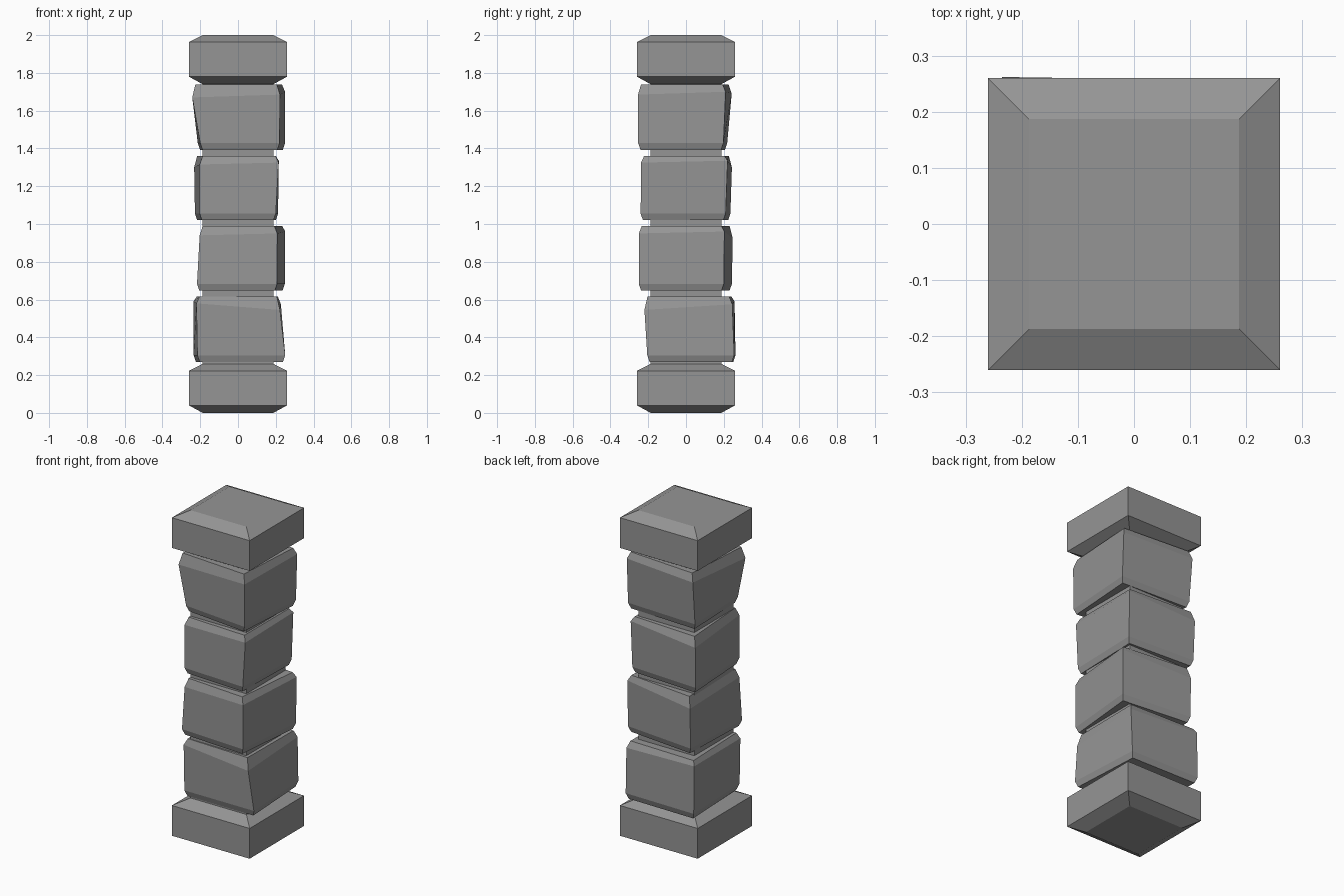
import bpy, bmesh

if "Cube" in bpy.data.objects:
    bpy.data.objects.remove(bpy.data.objects["Cube"])

# dark grey stone
grey = bpy.data.materials.new("dark_stone")
grey.diffuse_color = (0.3, 0.3, 0.3, 1.0)
grey.use_nodes = True
grey.node_tree.nodes["Principled BSDF"].inputs["Base Color"].default_value = grey.diffuse_color

def loft(name, rings):
    """Skin a stack of four-corner rings and cap both ends."""
    bm = bmesh.new()
    loops = [[bm.verts.new(p) for p in ring] for ring in rings]
    for a, b in zip(loops, loops[1:]):
        for i in range(4):
            j = (i + 1) % 4
            bm.faces.new((a[i], a[j], b[j], b[i]))
    bm.faces.new(loops[0][::-1])
    bm.faces.new(loops[-1])
    bmesh.ops.recalc_face_normals(bm, faces=bm.faces)
    me = bpy.data.meshes.new(name)
    bm.to_mesh(me)
    bm.free()
    me.materials.append(grey)
    ob = bpy.data.objects.new(name, me)
    bpy.context.collection.objects.link(ob)
    return ob

def square(h, z):
    return [(-h, -h, z), (h, -h, z), (h, h, z), (-h, h, z)]

def inset(corners, d, z):
    sx, sy = (-1, 1, 1, -1), (-1, -1, 1, 1)
    return [(x - sx[i] * d, y - sy[i] * d, z) for i, (x, y) in enumerate(corners)]

def stone(name, z0, z1, low, high, shoulders):
    """Crooked block: corners run front-left, front-right, back-right, back-left."""
    loft(name, [
        inset(low, 0.012, z0),
        [(x, y, z0 + 0.035) for x, y in low],
        [(x, y, z) for (x, y), z in zip(high, shoulders)],
        inset(high, 0.016, z1)])

# square end slabs and the inner core
for name, z in (("base_slab", 0.0), ("cap_slab", 1.74)):
    top = z + 0.26
    loft(name, [square(0.187, z), square(0.26, z + 0.04),
                square(0.26, top - 0.037), square(0.187, top)])
loft("core", [square(0.187, 0.2), square(0.187, 1.8)])

# four crooked stones, bottom to top
stone("stone_1", 0.27, 0.615,
      [(-0.215, -0.205), (0.25, -0.205), (0.225, 0.255), (-0.235, 0.262)],
      [(-0.22, -0.205), (0.222, -0.22), (0.227, 0.245), (-0.235, 0.257)],
      (0.58, 0.545, 0.575, 0.59))
stone("stone_2", 0.648, 0.99,
      [(-0.217, -0.225), (0.207, -0.25), (0.248, 0.2), (-0.2, 0.243)],
      [(-0.203, -0.22), (0.208, -0.25), (0.25, 0.203), (-0.2, 0.247)],
      (0.94, 0.95, 0.96, 0.925))
stone("stone_3", 1.02, 1.36,
      [(-0.203, -0.22), (0.2, -0.24), (0.212, 0.21), (-0.228, 0.235)],
      [(-0.203, -0.22), (0.215, -0.238), (0.216, 0.22), (-0.232, 0.243)],
      (1.315, 1.325, 1.335, 1.3))
stone("stone_4", 1.393, 1.738,
      [(-0.2, -0.21), (0.22, -0.253), (0.249, 0.198), (-0.213, 0.218)],
      [(-0.242, -0.222), (0.222, -0.254), (0.249, 0.21), (-0.215, 0.242)],
      (1.67, 1.685, 1.7, 1.69))
